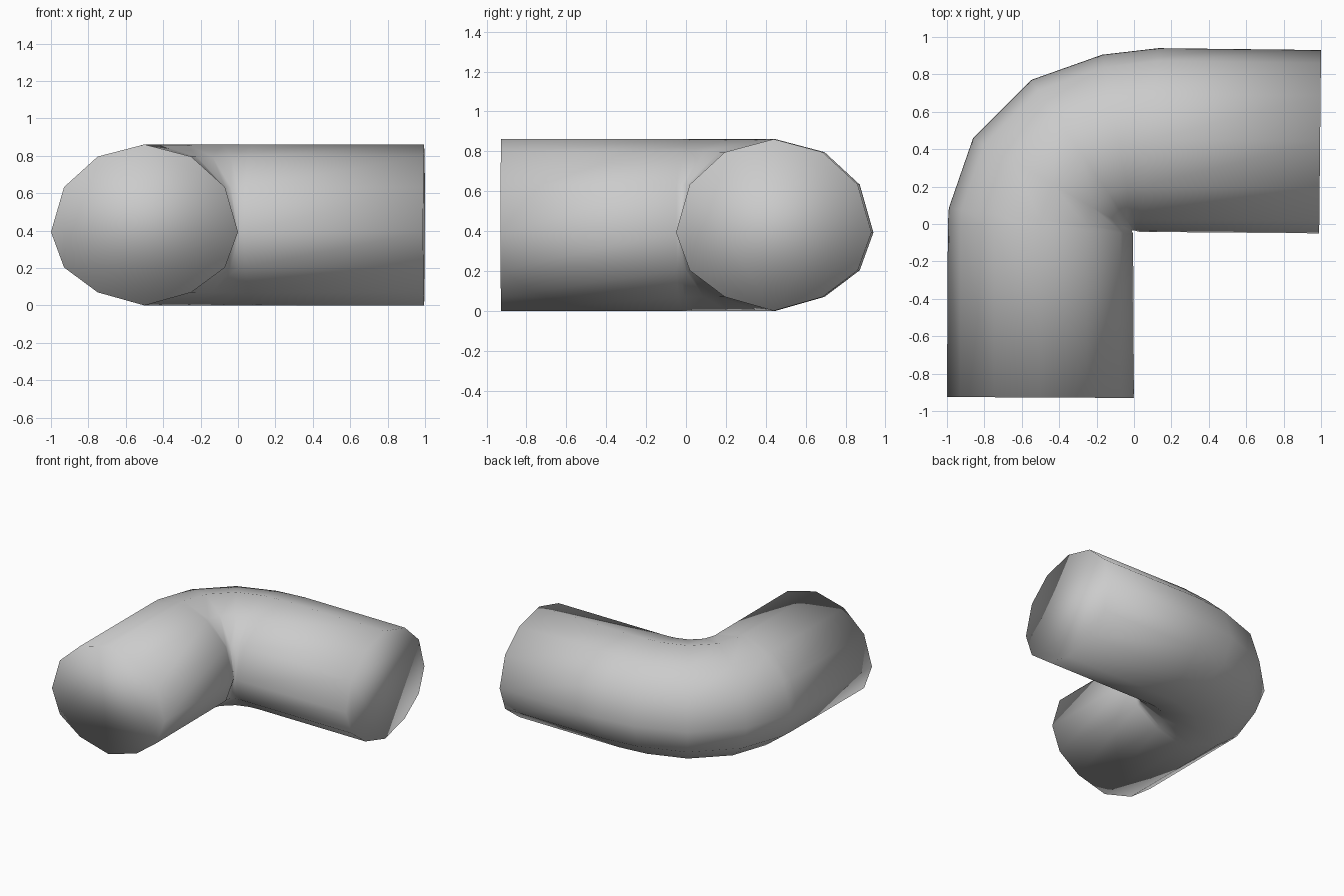
import bpy
import bmesh
from mathutils import Vector

if "Cube" in bpy.data.objects:
    bpy.data.objects.remove(bpy.data.objects["Cube"])

# Twelve-sided cross-section: (position from inner 0 to outer 1, height)
profile = [(0, .4), (.07, .64), (.25, .803), (.5, .868), (.75, .803), (.93, .64),
           (1, .4), (.93, .21), (.75, .077), (.5, .007), (.25, .077), (.07, .21)]

# Rings along the elbow: inner point and outer point in plan
rings = [((0, -.93), (-1, -.925)),
         ((-.005, -.05), (-.995, 0)),
         ((-.012, -.04), (-.99, .085)),
         ((-.01, -.035), (-.86, .46)),
         ((0, -.035), (-.55, .77)),
         ((.01, -.037), (-.17, .905)),
         ((.03, -.042), (.13, .94)),
         ((.99, -.05), (1, .93))]

bm = bmesh.new()
loops = []
for inner, outer in rings:
    a, b = Vector(inner), Vector(outer)
    loops.append([bm.verts.new((*a.lerp(b, t), z)) for t, z in profile])

# Tube walls
n = len(profile)
for r0, r1 in zip(loops, loops[1:]):
    for i in range(n):
        j = (i + 1) % n
        bm.faces.new((r0[i], r0[j], r1[j], r1[i]))

# Closed ends, sharing smooth normals with the walls
bm.faces.new(loops[0])
bm.faces.new(loops[-1])
bmesh.ops.recalc_face_normals(bm, faces=bm.faces)
for f in bm.faces:
    f.smooth = True

# Centre the height range exactly on the ground
low = min(v.co.z for v in bm.verts)
bmesh.ops.translate(bm, verts=bm.verts, vec=(0, 0, -low))

mesh = bpy.data.meshes.new("pipe_elbow")
bm.to_mesh(mesh)
bm.free()
bpy.context.collection.objects.link(bpy.data.objects.new("pipe_elbow", mesh))
